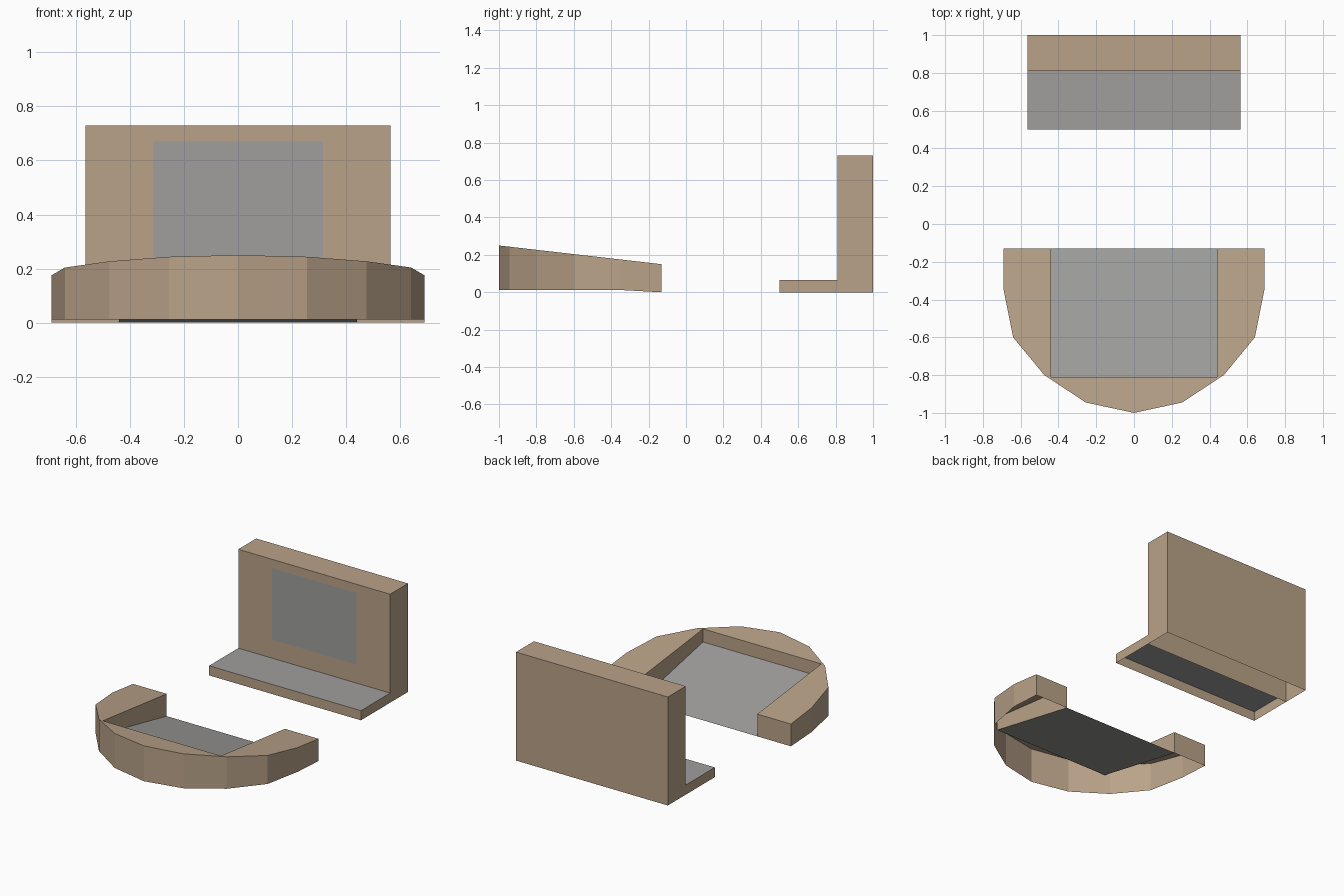
import bpy
import bmesh

cube = bpy.data.objects.get("Cube")
if cube:
    bpy.data.objects.remove(cube, do_unlink=True)


def make_material(name, color):
    mat = bpy.data.materials.new(name)
    mat.use_nodes = True
    mat.diffuse_color = color
    mat.node_tree.nodes["Principled BSDF"].inputs["Base Color"].default_value = color
    return mat


MATERIALS = [make_material("warm tan", (0.49, 0.365, 0.25, 1)),
             make_material("neutral grey", (0.35, 0.345, 0.335, 1))]
TAN, GREY = 0, 1


def finish(name, bm):
    """Weld the shell, orient its faces outward and link it."""
    bmesh.ops.remove_doubles(bm, verts=bm.verts, dist=0.0005)
    bmesh.ops.recalc_face_normals(bm, faces=bm.faces)
    mesh = bpy.data.meshes.new(name)
    bm.to_mesh(mesh)
    bm.free()
    for mat in MATERIALS:
        mesh.materials.append(mat)
    obj = bpy.data.objects.new(name, mesh)
    bpy.context.collection.objects.link(obj)
    return obj


def add_face(bm, points, material=TAN):
    face = bm.faces.new([bm.verts.new(p) for p in points])
    face.material_index = material
    return face


def open_box(half_width, front, back, height):
    """Box shell with no underside."""
    bm = bmesh.new()
    bmesh.ops.create_cube(bm, size=1)
    for v in bm.verts:
        v.co.x *= 2 * half_width
        v.co.y = back if v.co.y > 0 else front
        v.co.z = height if v.co.z > 0 else 0
    bm.normal_update()
    bottom = [f for f in bm.faces if f.normal.z < -0.5]
    bmesh.ops.delete(bm, geom=bottom, context='FACES_ONLY')
    return bm


# Upright back with a flush grey panel cut into its front face
WIDTH, BACK_FRONT = 0.565, 0.81
bm = open_box(WIDTH, BACK_FRONT, 1.0, 0.73)
front = [f for f in bm.faces if f.normal.y < -0.5]
for axis, cuts in ((0, (-0.315, 0.315)), (2, (0.19, 0.67))):
    for cut in cuts:
        point, normal = [0, 0, 0], [0, 0, 0]
        point[axis], normal[axis] = cut, 1
        faces = [f for f in bm.faces if f.normal.y < -0.5]
        edges = {e for f in faces for e in f.edges}
        verts = {v for f in faces for v in f.verts}
        bmesh.ops.bisect_plane(bm, geom=faces + list(edges) + list(verts),
                               plane_co=point, plane_no=normal)
        bm.normal_update()
for f in bm.faces:
    c = f.calc_center_median()
    if f.normal.y < -0.5 and abs(c.x) < 0.315 and 0.19 < c.z < 0.67:
        f.material_index = GREY
finish("upright_back", bm)

# Low foot with a grey top
bm = open_box(WIDTH, 0.5, BACK_FRONT, 0.065)
# The upright already closes the rear of the foot
rear = [f for f in bm.faces if f.normal.y > 0.5]
bmesh.ops.delete(bm, geom=rear, context='FACES_ONLY')
for f in bm.faces:
    if f.normal.z > 0.5:
        f.material_index = GREY
finish("front_foot", bm)

# Rounded rim: faceted outer wall, sloping top, rectangular opening
REAR, INNER_X, INNER_Y = -0.13, 0.44, -0.81
half = [(0.69, REAR), (0.69, -0.35), (0.64, -0.6), (0.475, -0.8), (0.255, -0.945)]
outline = half + [(0, -1.0)] + [(-x, y) for x, y in reversed(half)]
opening = [(-INNER_X, REAR), (-INNER_X, INNER_Y), (INNER_X, INNER_Y), (INNER_X, REAR)]


def top(p):
    return (p[0], p[1], 0.25 - 0.1 * (p[1] + 1) / (REAR + 1))


def base(p):
    return (p[0], p[1], 0 if p[1] == REAR else 0.012)


def floor(p):
    return (p[0], p[1], 0 if p[1] == REAR else 0.14)


bm = bmesh.new()
for a, b in zip(outline, outline[1:]):
    add_face(bm, [base(a), base(b), top(b), top(a)])
add_face(bm, [top(p) for p in outline + opening])
for a, b in zip(opening, opening[1:]):
    add_face(bm, [floor(a), floor(b), top(b), top(a)])
for a, b in ((outline[-1], opening[0]), (opening[-1], outline[0])):
    add_face(bm, [base(a), base(b), top(b), top(a)])
finish("rounded_rim", bm)

# Sloping grey floor inside the rim
bm = bmesh.new()
add_face(bm, [floor(p) for p in opening], GREY)
ramp = finish("sloping_floor", bm)
if ramp.data.polygons[0].normal.z < 0:
    ramp.data.flip_normals()
